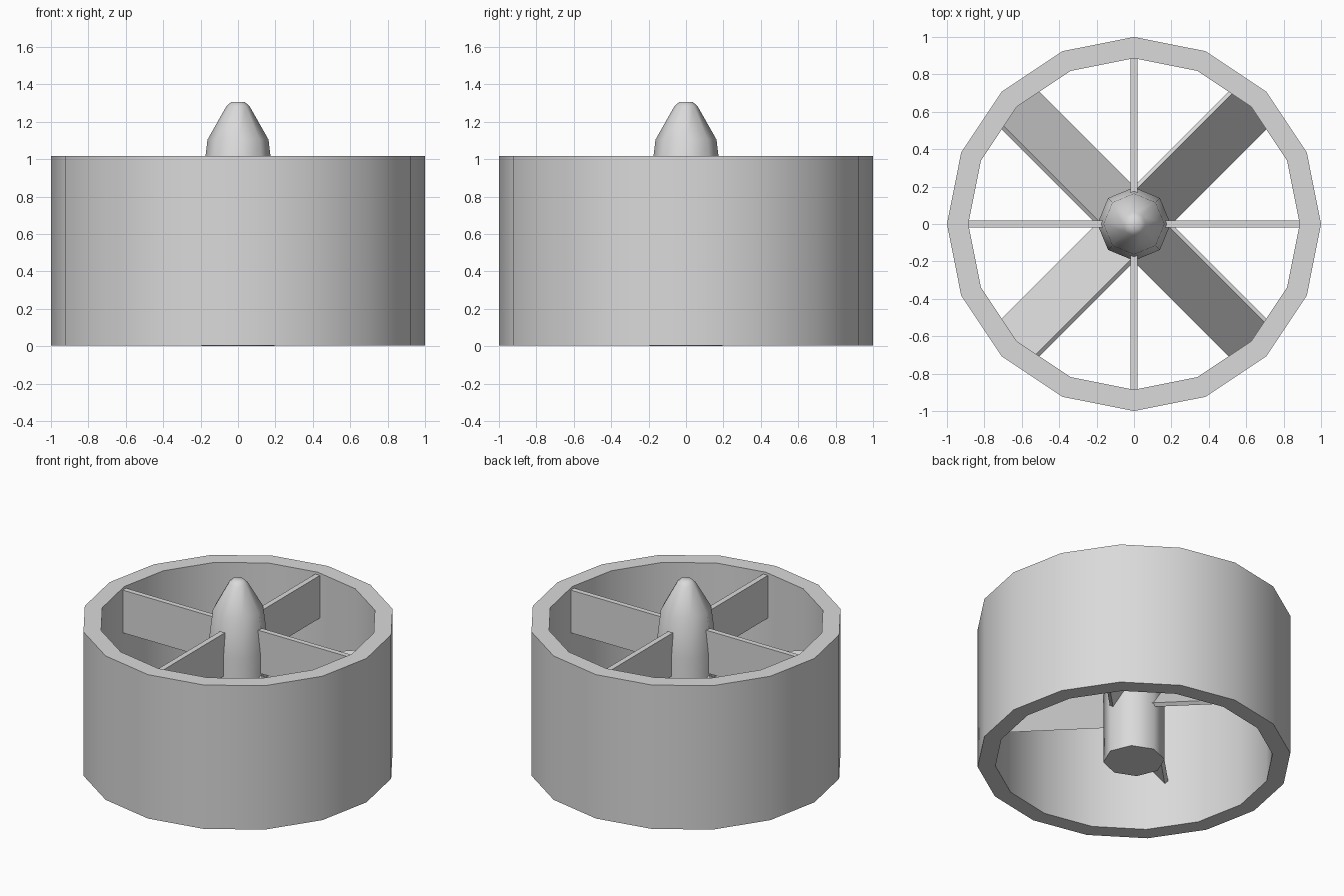
import bpy
import bmesh
import math
from mathutils import Matrix

cube = bpy.data.objects.get("Cube")
if cube:
    bpy.data.objects.remove(cube, do_unlink=True)

# Single grey material
grey = bpy.data.materials.new("light_grey")
grey.use_nodes = True
colour = (0.7, 0.7, 0.7, 1)
grey.diffuse_color = colour
grey.node_tree.nodes["Principled BSDF"].inputs["Base Color"].default_value = colour


def add_object(name, bm, smooth_angle=None):
    bmesh.ops.recalc_face_normals(bm, faces=bm.faces)
    mesh = bpy.data.meshes.new(name)
    bm.to_mesh(mesh)
    bm.free()
    mesh.materials.append(grey)
    obj = bpy.data.objects.new(name, mesh)
    bpy.context.collection.objects.link(obj)
    if smooth_angle:
        bpy.ops.object.select_all(action="DESELECT")
        obj.select_set(True)
        bpy.context.view_layer.objects.active = obj
        bpy.ops.object.shade_smooth_by_angle(angle=math.radians(smooth_angle))
    return obj


def lathe(name, profile, sides, closed, smooth_angle):
    """Turn a (radius, z) profile; a closed one loops, an open one is capped."""
    bm = bmesh.new()
    rings = []
    for r, z in profile:
        angles = [math.tau * i / sides for i in range(sides)]
        rings.append([bm.verts.new((r * math.cos(a), r * math.sin(a), z)) for a in angles])
    pairs = list(zip(rings, rings[1:]))
    if closed:
        pairs.append((rings[-1], rings[0]))
    else:
        bm.faces.new(rings[0])
        bm.faces.new(rings[-1])
    for low, high in pairs:
        for i in range(sides):
            j = (i + 1) % sides
            bm.faces.new((low[i], low[j], high[j], high[i]))
    return add_object(name, bm, smooth_angle)


def radial_plate(name, inner, outer, width, thick, z, pitch, angle):
    """Flat box running outward from the hub, twisted about its own length."""
    bm = bmesh.new()
    bmesh.ops.create_cube(bm, size=1)
    place = (Matrix.Rotation(angle, 4, "Z")
             @ Matrix.Translation(((inner + outer) / 2, 0, z))
             @ Matrix.Rotation(pitch, 4, "X")
             @ Matrix.Diagonal((outer - inner, width, thick, 1)))
    bm.transform(place)
    return add_object(name, bm)


# Duct wall
lathe("duct_ring", [(1, 0.005), (1, 1.017), (0.886, 1.017), (0.886, 0.005)], 16, True, 30)

# Central hub with its tapered nose
lathe("hub", [(0.196, 0), (0.196, 0.83), (0.163, 1.105), (0.062, 1.283), (0.035, 1.307)],
      8, False, 50)

# Upright stator vanes on the axes, pitched rotor blades between them
for i in range(4):
    quarter = i * math.pi / 2
    radial_plate(f"stator_vane_{i + 1}", 0.12, 0.9, 0.3, 0.037, 0.85,
                 math.pi / 2, quarter)
    radial_plate(f"rotor_blade_{i + 1}", 0.08, 0.9, 0.44, 0.028, 0.505,
                 math.radians(53), quarter + math.pi / 4)
